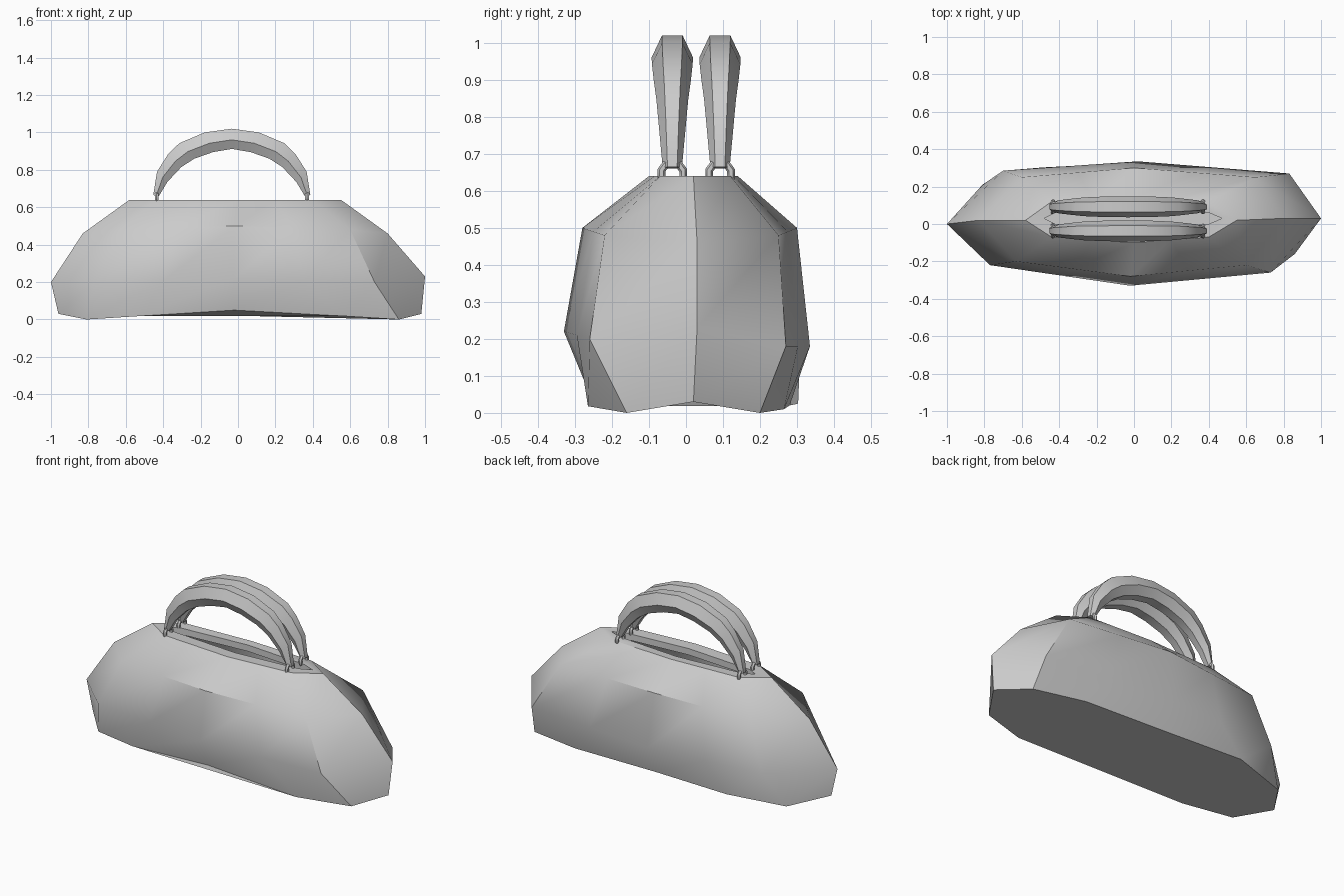
import bpy, bmesh, math
from mathutils import Vector

if "Cube" in bpy.data.objects:
    bpy.data.objects.remove(bpy.data.objects["Cube"])


def loft(name, rings, cap_start=True, cap_end=True, angle=40):
    """Skin a series of equal closed rings into one object."""
    bm = bmesh.new()
    vs = [[bm.verts.new(p) for p in r] for r in rings]
    n = len(rings[0])
    for a, b in zip(vs, vs[1:]):
        for i in range(n):
            j = (i + 1) % n
            bm.faces.new((a[i], a[j], b[j], b[i]))
    if cap_start:
        bm.faces.new(vs[0][::-1])
    if cap_end:
        bm.faces.new(vs[-1])
    bmesh.ops.recalc_face_normals(bm, faces=bm.faces)
    me = bpy.data.meshes.new(name)
    bm.to_mesh(me)
    bm.free()
    ob = bpy.data.objects.new(name, me)
    bpy.context.collection.objects.link(ob)
    smooth(ob, angle)
    return ob


def smooth(ob, angle):
    bpy.ops.object.select_all(action='DESELECT')
    ob.select_set(True)
    bpy.context.view_layer.objects.active = ob
    bpy.ops.object.shade_smooth_by_angle(angle=math.radians(angle))


def widen(points):
    """Turn 8 ring points into 12 by splitting the four long side edges."""
    out = []
    for i, p in enumerate(points):
        p, q = Vector(p), Vector(points[(i + 1) % 8])
        out.append(p)
        if i in (1, 2, 5, 6):
            out.append((p + q) / 2)
    return out


# Body rings, from left tip round the front to the right tip and back
bottom = [(-.96, 0, .03), (-.81, -.16, 0), (-.53, -.24, .018), (-.02, -.26, .05),
          (.57, -.265, .018), (.86, -.16, 0), (.98, .02, .03), (.86, .2, 0),
          (.55, .265, .01), (0, .28, .02), (-.48, .303, .025), (-.81, .21, .005)]
middle = [(-1, 0, .2), (-.77, -.22, .2), (-.02, -.33, .22), (.73, -.26, .2),
          (1, .03, .23), (.83, .27, .18), (.02, .335, .18), (-.7, .285, .2)]
shoulder = [(-.83, .02, .46), (-.63, -.2, .48), (-.02, -.28, .5), (.6, -.22, .48),
            (.8, .03, .46), (.65, .25, .48), (0, .3, .5), (-.6, .25, .48)]
top = [(-.58, .02), (-.44, -.07), (0, -.1), (.4, -.07),
       (.55, .02), (.4, .12), (0, .14), (-.44, .12)]
slit = [(-.48, .03), (-.42, 0), (0, -.03), (.4, 0),
        (.47, .03), (.4, .06), (0, .09), (-.42, .06)]
loft("bag_body",
     [bottom, widen(middle), widen(shoulder),
      widen([(x, y, .64) for x, y in top]),
      widen([(x, y, .638) for x, y in slit]),
      widen([(x, y, .6) for x, y in slit])],
     cap_end=False)

# Handle stations: outer x, outer z, inner x, inner z, half width
half = [(.42, .665, .39, .66, .026), (.40, .79, .345, .735, .035),
        (.34, .885, .27, .815, .043), (.28, .943, .2, .86, .05),
        (.145, 1.0, .1, .895, .055), (0, 1.02, 0, .912, .056)]
stations = [(-a, b, -c, d, w) for a, b, c, d, w in half] + half[-2::-1]
MID_X = -.033


def handle(name, y):
    rings = []
    for ox, oz, ix, iz, w in stations:
        o, i = Vector((MID_X + ox, y, oz)), Vector((MID_X + ix, y, iz))
        m, s = o.lerp(i, .55), Vector((0, w, 0))
        rings.append([o - s * .5, o + s * .5, m + s, i + s * .5, i - s * .5, m - s])
    loft(name, rings, angle=45)
    # Small rings that join the handle to the body
    for side, x in (("left", MID_X - .402), ("right", MID_X + .402)):
        bpy.ops.mesh.primitive_torus_add(
            location=(x, y, .646), rotation=(0, math.pi / 2, 0),
            major_radius=.031, minor_radius=.011,
            major_segments=10, minor_segments=6)
        ob = bpy.context.object
        ob.name = name + "_ring_" + side
        smooth(ob, 50)


handle("front_handle", -.037)
handle("back_handle", .092)
